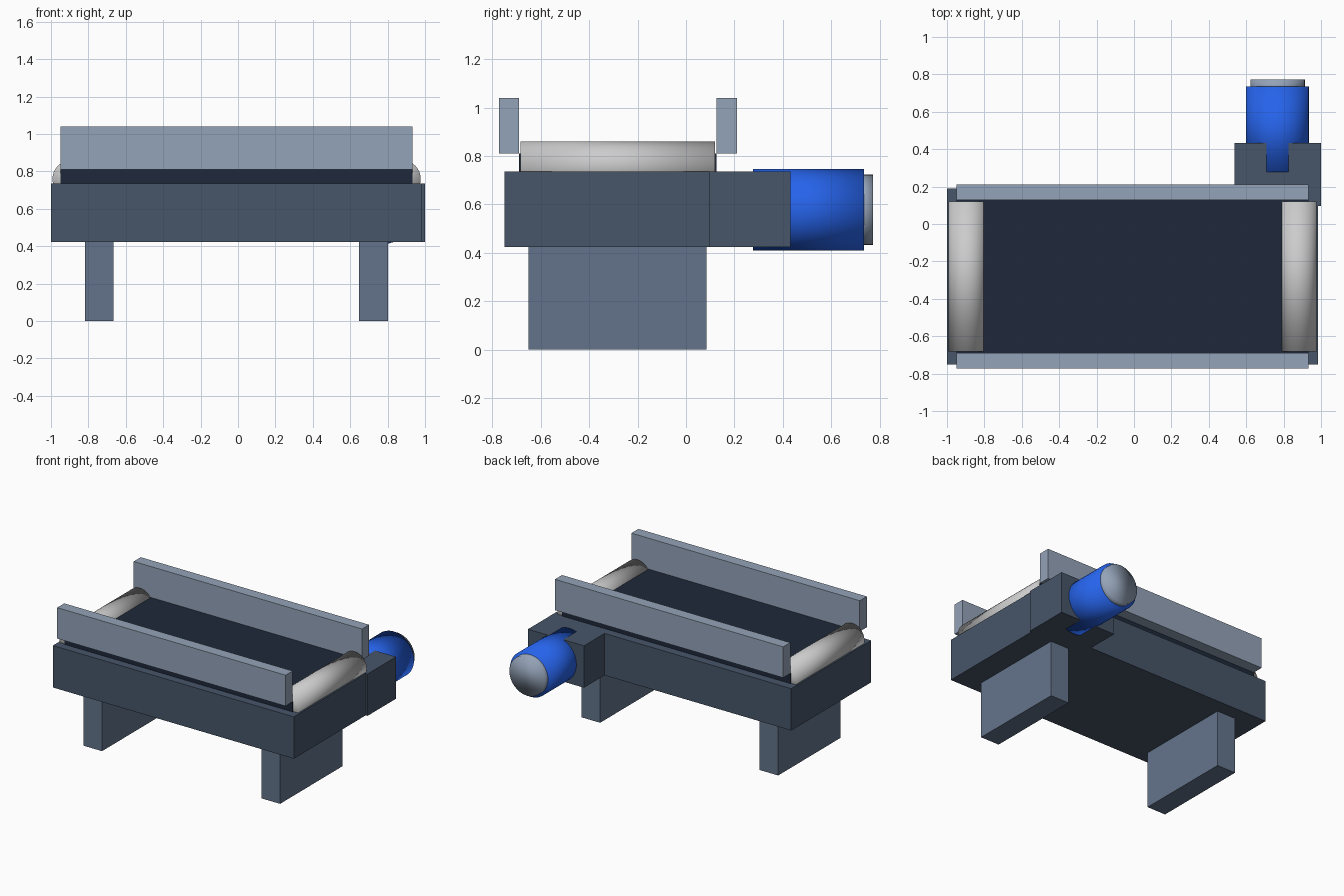
import bpy
import math

if "Cube" in bpy.data.objects:
    bpy.data.objects.remove(bpy.data.objects["Cube"])


def material(name, rgb):
    m = bpy.data.materials.new(name)
    m.diffuse_color = (*rgb, 1)
    m.use_nodes = True
    m.node_tree.nodes["Principled BSDF"].inputs["Base Color"].default_value = m.diffuse_color
    return m


FRAME = material("dark_slate", (0.063, 0.091, 0.141))
LEG = material("mid_slate", (0.127, 0.174, 0.258))
RAIL = material("light_slate", (0.296, 0.366, 0.479))
BELT = material("belt_navy", (0.013, 0.022, 0.044))
BLUE = material("motor_blue", (0.019, 0.125, 0.831))
STEEL = material("roller_steel", (0.62, 0.62, 0.62))


def box(name, x, y, z, mat):
    """Box from (min, max) ranges on each axis."""
    bpy.ops.mesh.primitive_cube_add(size=1, location=[sum(r) / 2 for r in (x, y, z)])
    o = bpy.context.object
    o.name = name
    o.scale = [r[1] - r[0] for r in (x, y, z)]
    bpy.ops.object.transform_apply(location=False, rotation=False, scale=True)
    o.data.materials.append(mat)
    return o


def drum(name, x, z, radius, y, mat):
    """Smooth cylinder lying along y."""
    bpy.ops.mesh.primitive_cylinder_add(
        vertices=32, radius=radius, depth=y[1] - y[0],
        location=(x, sum(y) / 2, z), rotation=(math.pi / 2, 0, 0))
    o = bpy.context.object
    o.name = name
    bpy.ops.object.shade_smooth()
    o.data.materials.append(mat)
    return o


# Main frame and belt
box("frame", (-1.0, 0.985), (-0.75, 0.19), (0.423, 0.735), FRAME)
box("belt", (-0.948, 0.933), (-0.69, 0.127), (0.70, 0.81), BELT)

# Per-end parts: end rollers and legs
for side, roller_x, leg_x in (("left", -0.892, -0.742), ("right", 0.877, 0.725)):
    drum(side + "_roller", roller_x, 0.76, 0.1, (-0.683, 0.12), STEEL)
    box(side + "_leg", (leg_x - 0.077, leg_x + 0.077), (-0.65, 0.085), (0, 0.43), LEG)

# Side guide rails
for side, y0 in (("front", -0.773), ("back", 0.127)):
    box(side + "_guide_rail", (-0.948, 0.933), (y0, y0 + 0.083), (0.81, 1.04), RAIL)

# Drive unit: gearbox, motor and end cap
box("gearbox", (0.538, 1.0), (0.097, 0.432), (0.423, 0.735), FRAME)
drum("motor", 0.768, 0.578, 0.168, (0.277, 0.735), BLUE)
drum("motor_cap", 0.768, 0.578, 0.146, (0.70, 0.773), RAIL)
